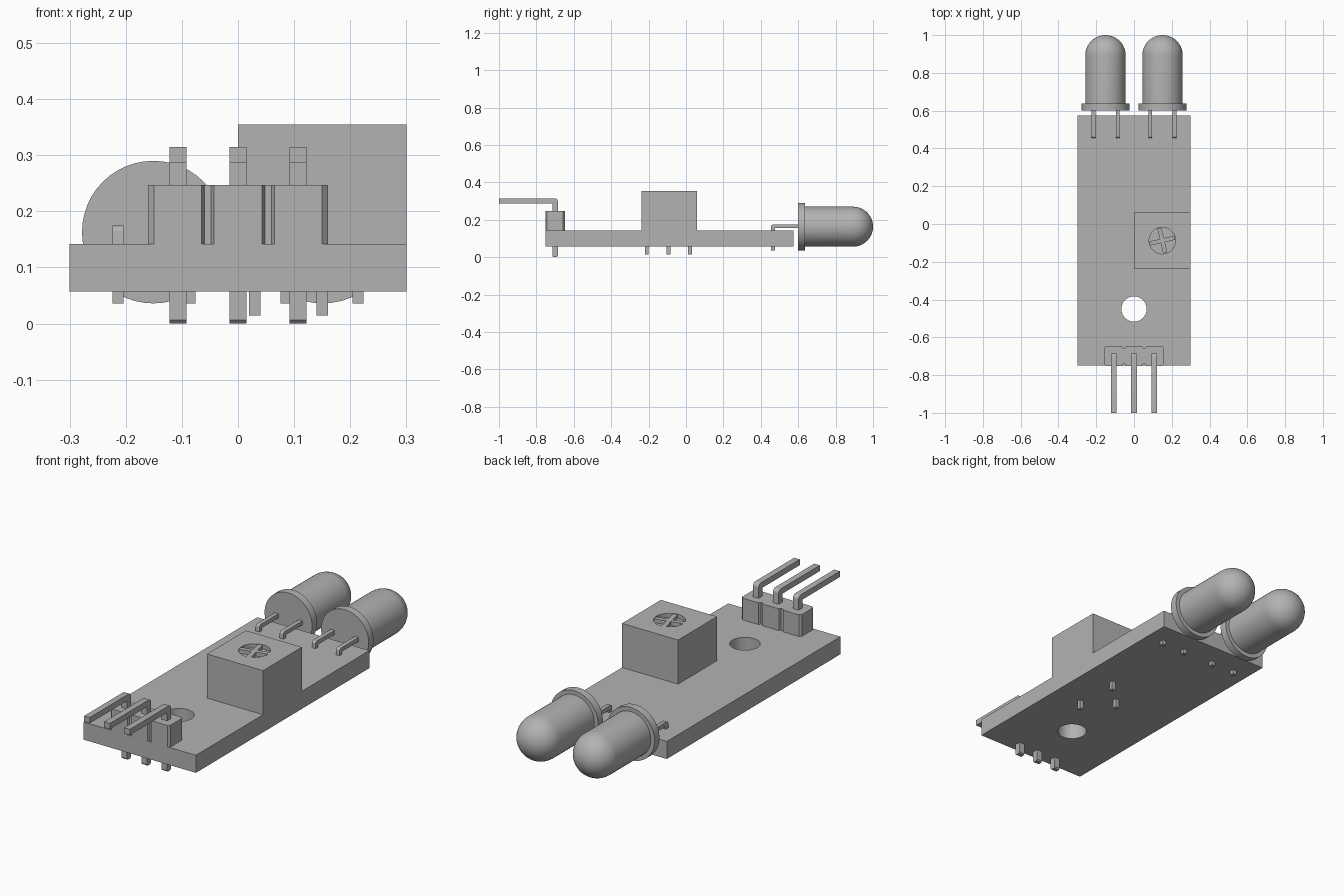
import bpy, bmesh
from math import sin, cos, pi, radians
from mathutils import Vector, Matrix

cube = bpy.data.objects.get("Cube")
if cube:
    bpy.data.objects.remove(cube)

grey = bpy.data.materials.new("plain grey")
grey.use_nodes = True
grey.diffuse_color = (0.45, 0.45, 0.45, 1)
grey.node_tree.nodes["Principled BSDF"].inputs["Base Color"].default_value = (0.45, 0.45, 0.45, 1)


def finish(name, bm):
    """Clean the mesh, colour it and smooth its round faces."""
    bmesh.ops.remove_doubles(bm, verts=bm.verts, dist=1e-5)
    bmesh.ops.recalc_face_normals(bm, faces=bm.faces)
    mesh = bpy.data.meshes.new(name)
    bm.to_mesh(mesh)
    bm.free()
    mesh.materials.clear()
    mesh.materials.append(grey)
    obj = bpy.data.objects.new(name, mesh)
    bpy.context.collection.objects.link(obj)
    bpy.ops.object.select_all(action='DESELECT')
    obj.select_set(True)
    bpy.context.view_layer.objects.active = obj
    bpy.ops.object.shade_smooth_by_angle(angle=radians(30))
    return obj


def rect(a0, a1, b0, b1):
    return [(a0, b0), (a1, b0), (a1, b1), (a0, b1)]


def arc(ca, cb, r, start, end, steps):
    return [(ca + r * cos(radians(start + (end - start) * i / steps)),
             cb + r * sin(radians(start + (end - start) * i / steps))) for i in range(steps + 1)]


def circle(ca, cb, r, steps=40):
    return arc(ca, cb, r, 0, 360, steps)[:-1]


def prism(name, outlines, lo, hi, sideways=False):
    """Extrude outlines (holes included) up z, or a y-z outline along x."""
    bm = bmesh.new()
    edges = []
    for outline in outlines:
        vs = [bm.verts.new((a, b, lo)) for a, b in outline]
        edges += [bm.edges.new((v, vs[i - 1])) for i, v in enumerate(vs)]
    bmesh.ops.triangle_fill(bm, edges=edges, use_beauty=True)
    bmesh.ops.dissolve_limit(bm, angle_limit=0.01, verts=bm.verts, edges=bm.edges) if len(outlines) == 1 else None
    result = bmesh.ops.extrude_face_region(bm, geom=bm.faces[:], use_keep_orig=True)
    moved = [g for g in result["geom"] if isinstance(g, bmesh.types.BMVert)]
    bmesh.ops.translate(bm, verts=moved, vec=(0, 0, hi - lo))
    if sideways:
        turn = Matrix(((0, 0, 1), (1, 0, 0), (0, 1, 0))).to_4x4()
        bmesh.ops.transform(bm, matrix=turn, verts=bm.verts)
    return finish(name, bm)


def lathe_y(name, profile, x, z):
    """Revolve a (radius, y) profile about the y direction."""
    bm = bmesh.new()
    vs = [bm.verts.new((r, y, 0)) for r, y in profile]
    es = [bm.edges.new(pair) for pair in zip(vs, vs[1:])]
    bmesh.ops.spin(bm, geom=vs + es, cent=(0, 0, 0), axis=(0, 1, 0), angle=2 * pi, steps=48)
    bmesh.ops.translate(bm, verts=bm.verts, vec=(x, 0, z))
    return finish(name, bm)


BOTTOM, TOP = 0.057, 0.142

# Circuit board with its mounting hole
prism("circuit_board", [rect(-0.3, 0.3, -0.75, 0.575), circle(0, -0.45, 0.067)], BOTTOM, TOP)

# Adjuster block with a round pocket holding a cross
ax, ay = 0.15, -0.088
prism("adjuster_block", [rect(0, 0.3, -0.237, 0.06), circle(ax, ay, 0.07)], TOP, 0.355)
prism("adjuster_pocket_floor", [circle(ax, ay, 0.07)], 0.3, 0.335)
arm, reach = 0.011, 0.068
corner = [(reach, -arm), (reach, arm), (arm, arm)]
cross = []
for quarter in range(4):
    t = radians(90 * quarter + 13)
    cross += [(ax + a * cos(t) - b * sin(t), ay + a * sin(t) + b * cos(t)) for a, b in corner]
prism("adjuster_cross", [cross], 0.33, 0.354)

# Adjuster solder pins under the board
for i, (x, y) in enumerate([(0.15, 0.022), (0.15, -0.21), (0.03, -0.094)]):
    prism(f"adjuster_pin_{i + 1}", [rect(x - 0.01, x + 0.01, y - 0.01, y + 0.01)], 0.014, BOTTOM + 0.01)

# Header housing: chamfered block with notches between the pins
side = [(-0.16, -0.01), (-0.15, 0), (-0.065, 0), (-0.06, -0.01), (-0.048, -0.01), (-0.043, 0)]
back = side + [(-x, y) for x, y in reversed(side)]
housing = [(x, -0.647 + y) for x, y in back] + [(x, -0.752 - y) for x, y in reversed(back)]
prism("header_housing", [housing], TOP, 0.247)

# Bent header pins
bend = arc(-0.703, 0.297, 0.018, 90, 0, 5)
pin = [(-1, 0.287), (-1, 0.315)] + bend + [(-0.685, 0.006), (-0.691, 0),
                                          (-0.709, 0), (-0.715, 0.006), (-0.715, 0.287)]
for i in (-1, 0, 1):
    x = i * 0.107
    prism(f"header_pin_{i + 2}", [pin], x - 0.015, x + 0.015, sideways=True)

# Two round lamps lying over the back edge, each with two bent legs
lamp = [(0, 0.6), (0.127, 0.6), (0.127, 0.637), (0.107, 0.637)] + arc(0, 0.893, 0.107, 0, 90, 12)
lamp[-1] = (0, 1.0)
leg = [(0.61, 0.155), (0.61, 0.175)] + arc(0.467, 0.163, 0.012, 90, 180, 5) + \
      [(0.455, 0.036), (0.475, 0.036), (0.475, 0.155)]
for label, s in (("left", 1), ("right", -1)):
    lathe_y(f"{label}_lamp", lamp, s * 0.151, 0.163)
    for part, x in (("outer", s * 0.214), ("inner", s * 0.086)):
        prism(f"{label}_lamp_{part}_leg", [leg], x - 0.01, x + 0.01, sideways=True)
